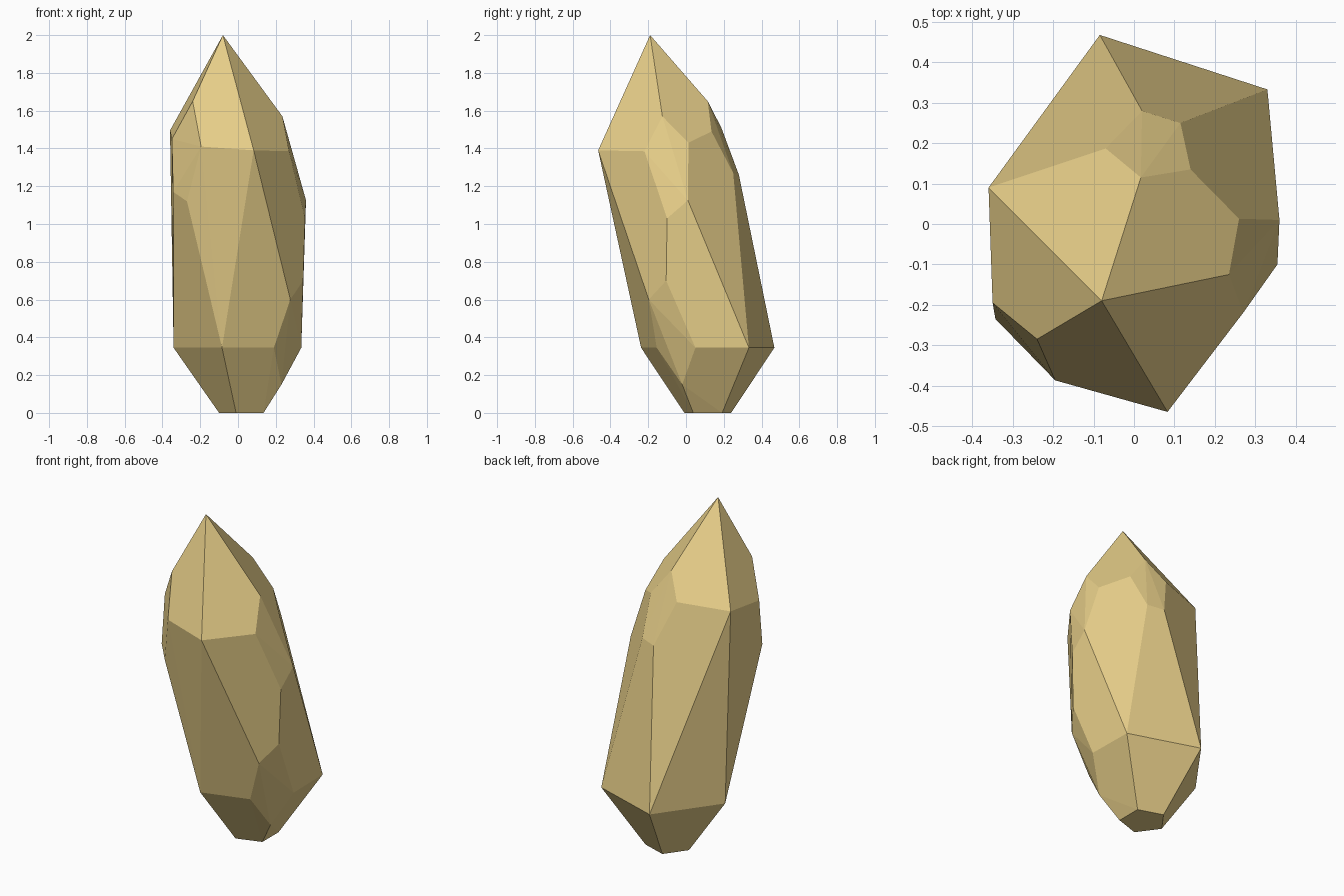
import bpy, bmesh
from math import sin, cos, radians

if "Cube" in bpy.data.objects:
    bpy.data.objects.remove(bpy.data.objects["Cube"])

CENTRE = (0.03, 0.115)          # axis of the crystal at its foot


def pentagon(radius, z, corners):
    """Corners of the five-sided section at height z."""
    return [(CENTRE[0] + radius * cos(radians(36 + 72 * k)),
             CENTRE[1] + radius * sin(radians(36 + 72 * k)), z) for k in corners]


# Tapered foot: small flat base and wide girdle (one girdle corner is chipped)
points = pentagon(0.130, 0.0, range(5)) + pentagon(0.371, 0.345, range(4))

# Chip facets along the right front edge
points += [(0.19, -0.155, 0.345), (0.335, 0.05, 0.345), (0.23, -0.02, 0.15),
           (0.277, -0.197, 0.60), (0.345, -0.105, 0.70)]

# Upper right shoulder
points += [(0.355, -0.10, 1.03), (0.36, 0.01, 1.125), (0.27, -0.22, 1.385),
           (0.26, 0.013, 1.43), (0.235, -0.125, 1.57)]

# Back shoulder facet
points += [(0.02, 0.28, 1.26), (0.115, 0.25, 1.27), (0.14, 0.135, 1.49),
           (0.017, 0.115, 1.65), (-0.07, 0.187, 1.51)]

# Upper left shoulder and front corner
points += [(-0.36, 0.09, 1.495), (-0.35, -0.195, 1.45), (-0.343, -0.235, 1.17),
           (-0.27, -0.31, 1.12), (-0.195, -0.387, 1.41), (-0.24, -0.285, 1.65),
           (0.083, -0.465, 1.39)]

# Off-centre tip
points.append((-0.08, -0.19, 2.0))

# Wrap the corners into one convex faceted stone
bm = bmesh.new()
for p in points:
    bm.verts.new(p)
hull = bmesh.ops.convex_hull(bm, input=bm.verts)
loose = [v for v in bm.verts if not v.link_faces]
bmesh.ops.delete(bm, geom=loose, context='VERTS')
bmesh.ops.dissolve_limit(bm, angle_limit=radians(2), verts=bm.verts, edges=bm.edges)
bmesh.ops.recalc_face_normals(bm, faces=bm.faces)
mesh = bpy.data.meshes.new("crystal")
bm.to_mesh(mesh)
bm.free()

crystal = bpy.data.objects.new("crystal", mesh)
bpy.context.collection.objects.link(crystal)

# Golden stone colour
gold = bpy.data.materials.new("golden_stone")
gold.diffuse_color = (0.80, 0.62, 0.25, 1.0)
gold.use_nodes = True
gold.node_tree.nodes["Principled BSDF"].inputs["Base Color"].default_value = gold.diffuse_color
mesh.materials.append(gold)
